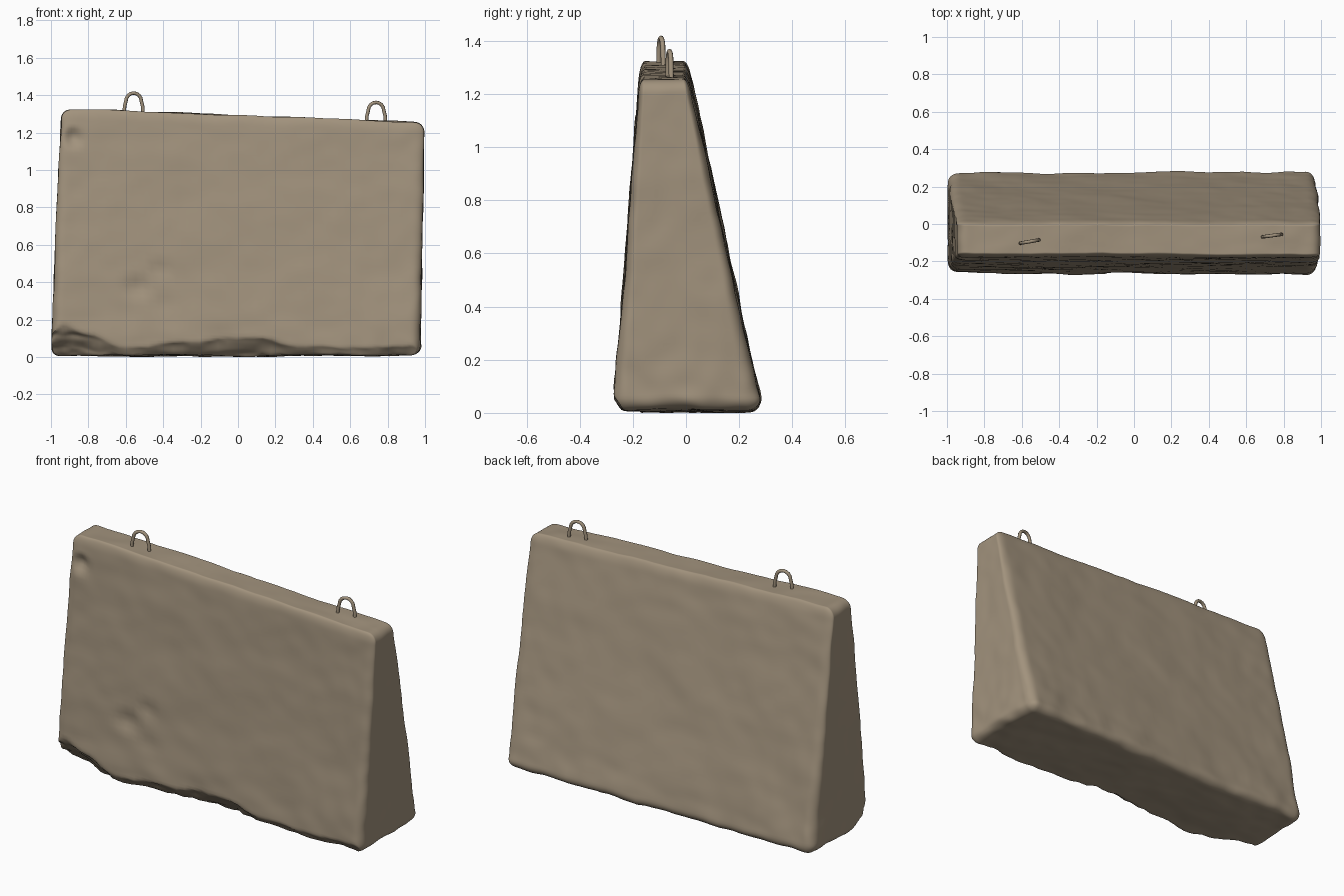
import bpy, bmesh, math
from mathutils import Vector, noise

if "Cube" in bpy.data.objects:
    bpy.data.objects.remove(bpy.data.objects["Cube"])

stone = bpy.data.materials.new("weathered concrete")
stone.diffuse_color = (0.36, 0.29, 0.205, 1)
stone.use_nodes = True
stone.node_tree.nodes["Principled BSDF"].inputs["Base Color"].default_value = stone.diffuse_color


def lerp(a, b, t):
    return a + (b - a) * t


def smooth(a, b, v):
    t = max(0, min(1, (v - a) / (b - a)))
    return t * t * (3 - 2 * t)


def finish(obj, angle):
    obj.data.materials.append(stone)
    bpy.ops.object.select_all(action='DESELECT')
    obj.select_set(True)
    bpy.context.view_layer.objects.active = obj
    bpy.ops.object.shade_smooth_by_angle(angle=math.radians(angle))


def rounded_box(p, half, r):
    # spread the grid towards the edges, then round the corners
    q = Vector([h * math.sin(c * math.pi / 2) for c, h in zip(p, half)])
    inner = Vector([max(-h + r, min(h - r, c)) for c, h in zip(q, half)])
    d = q - inner
    return inner + d.normalized() * min(r, d.length * 1.0 if max(
        abs(c) for c in p) < 0.999 else r)


def taper(q):
    # wedge section, sloping top edge and slightly leaning ends
    t = (q.z + 0.65) / 1.3
    u = (q.x + 1) / 2
    x = lerp(lerp(-1.0, -0.945, t), lerp(0.975, 0.997, t), u)
    z = 0.008 + t * (1.285 - 0.039 * x)
    front = lerp(-0.272, -0.172, t)
    back = lerp(0.287, 0.008, t)
    return Vector((x, lerp(front, back, (q.y + 0.27) / 0.54), z)), front


# dents: centre, radius, depth (pushed into the front face)
DENTS = [((-0.53, -0.24, 0.37), 0.09, 0.022), ((-0.42, -0.235, 0.47), 0.07, 0.015),
         ((-0.88, -0.18, 1.17), 0.07, 0.03), ((-0.40, -0.25, 0.28), 0.08, 0.010)]


def weather(p, front):
    # chipped lower front edge, deepest at the left end
    n = noise.noise(Vector((p.x * 4, 3, 0)))
    chip = 0.05 + 0.11 * smooth(-0.55, -1.0, p.x)
    chip += 0.06 * math.exp(-(p.x / 0.25) ** 2) + 0.035 * n
    chip += 0.02 * noise.noise(p * 14)
    lack = chip - (p.y - front) - p.z
    if lack > 0:
        p += Vector((0, lack * 0.5, lack * 0.5))
    # front dents
    for c, rad, depth in DENTS:
        if p.y < -0.1:
            p.y += depth * smooth(rad, 0, (p - Vector(c)).length)
    # broad and fine unevenness, stronger near the ground
    low = 1 + 0.9 * smooth(0.3, 0.0, p.z)
    p += noise.noise_vector(p * 4.0) * 0.006 * low
    p += noise.noise_vector(p * 11.0) * 0.0035 * low
    p.z = max(p.z, 0.0)
    return p


# concrete barrier block
bm = bmesh.new()
bmesh.ops.create_cube(bm, size=2)
bmesh.ops.subdivide_edges(bm, edges=bm.edges[:], cuts=63, use_grid_fill=True)
for v in bm.verts:
    q, front = taper(rounded_box(v.co, (1, 0.27, 0.65), 0.055))
    v.co = weather(q, front)
bmesh.ops.recalc_face_normals(bm, faces=bm.faces[:])
mesh = bpy.data.meshes.new("barrier_block")
bm.to_mesh(mesh)
bm.free()
block = bpy.data.objects.new("barrier_block", mesh)
bpy.context.collection.objects.link(block)
finish(block, 60)


# steel lifting loops, set in the top edge
def lifting_loop(name, x, y, z, turn):
    path = [(-0.054, -0.05), (-0.049, 0.03)]
    for i in range(9):
        a = math.pi * (1 - i / 8)
        path.append((0.042 * math.cos(a), 0.057 + 0.044 * math.sin(a)))
    path += [(0.049, 0.03), (0.054, -0.05)]
    cu = bpy.data.curves.new(name, 'CURVE')
    cu.dimensions = '3D'
    cu.bevel_depth = 0.0095
    cu.bevel_resolution = 2
    cu.use_fill_caps = True
    sp = cu.splines.new('POLY')
    sp.points.add(len(path) - 1)
    for pt, (px, pz) in zip(sp.points, path):
        pt.co = (px, 0, pz, 1)
    obj = bpy.data.objects.new(name, cu)
    bpy.context.collection.objects.link(obj)
    obj.location = (x, y, z)
    obj.rotation_euler.z = turn
    bpy.ops.object.select_all(action='DESELECT')
    obj.select_set(True)
    bpy.context.view_layer.objects.active = obj
    bpy.ops.object.convert(target='MESH')
    finish(bpy.context.view_layer.objects.active, 50)


lifting_loop("lifting_loop_left", -0.558, -0.094, 1.31, 0.17)
lifting_loop("lifting_loop_right", 0.738, -0.062, 1.26, 0.13)
